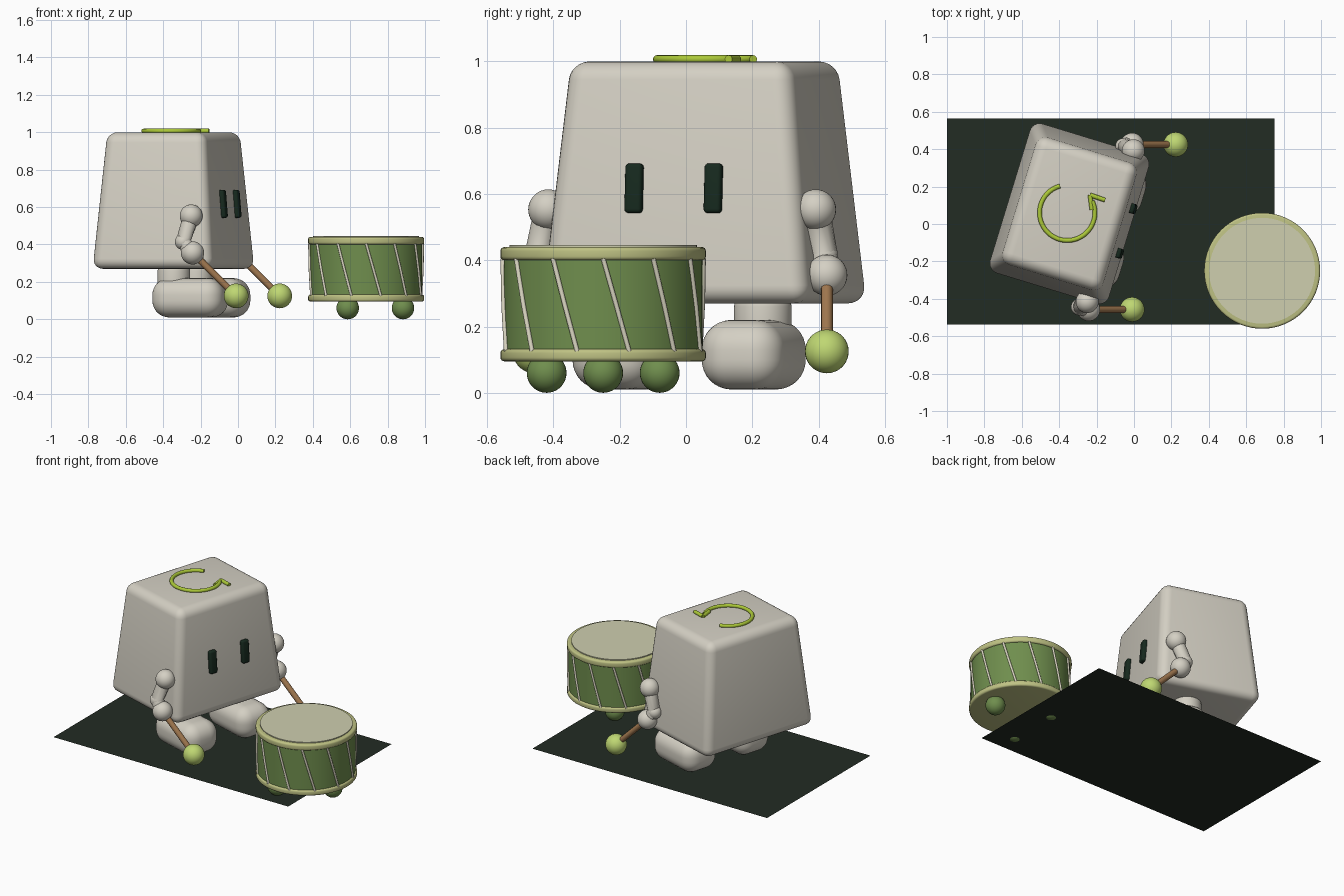
import bpy, bmesh
from math import radians, sin, cos, pi
from mathutils import Matrix, Vector

if "Cube" in bpy.data.objects:
    bpy.data.objects.remove(bpy.data.objects["Cube"])


def material(name, rgb):
    m = bpy.data.materials.new(name)
    m.use_nodes = True
    m.diffuse_color = (*rgb, 1)
    m.node_tree.nodes["Principled BSDF"].inputs["Base Color"].default_value = (*rgb, 1)
    return m


GREY = material("warm_grey", (0.66, 0.63, 0.55))
DARK = material("dark_green", (0.016, 0.025, 0.017))
EYE = material("eye_green", (0.008, 0.022, 0.013))
DRUM = material("drum_green", (0.16, 0.27, 0.075))
RIM = material("rim_olive", (0.52, 0.54, 0.23))
HEAD = material("drum_skin", (0.62, 0.62, 0.43))
ROPE = material("rope_cream", (0.68, 0.65, 0.52))
LIME = material("lime", (0.41, 0.58, 0.04))
BALL = material("pale_lime", (0.52, 0.68, 0.17))
WOOD = material("wood", (0.36, 0.19, 0.08))

# The body is turned about its own centre; this frame places its parts
FRAME = Matrix.Translation((-0.345, 0.055, 0)) @ Matrix.Rotation(radians(-17), 4, 'Z')


def finish(name, bm, mat, matrix=Matrix()):
    mesh = bpy.data.meshes.new(name)
    bmesh.ops.recalc_face_normals(bm, faces=bm.faces)
    bm.to_mesh(mesh)
    bm.free()
    mesh.materials.append(mat)
    mesh.shade_smooth()
    mesh.set_sharp_from_angle(angle=radians(32))
    ob = bpy.data.objects.new(name, mesh)
    ob.matrix_world = matrix
    bpy.context.collection.objects.link(ob)
    return ob


def sphere(name, center, r, mat):
    bm = bmesh.new()
    bmesh.ops.create_uvsphere(bm, u_segments=32, v_segments=18, radius=r)
    return finish(name, bm, mat, Matrix.Translation(center))


def rounded_box(name, bottom, top, z0, z1, r, mat, matrix, segments=6):
    """Box with separate half sizes at its bottom and top, all edges rounded."""
    bm = bmesh.new()
    bmesh.ops.create_cube(bm, size=2)
    for v in bm.verts:
        half = top if v.co.z > 0 else bottom
        v.co = (v.co.x * half[0], v.co.y * half[1], z1 if v.co.z > 0 else z0)
    bmesh.ops.bevel(bm, geom=bm.edges[:], offset=r, segments=segments,
                    profile=0.5, affect='EDGES')
    return finish(name, bm, mat, matrix)


def disc(name, center, r, z0, z1, mat, round_edge=0.0):
    bm = bmesh.new()
    bmesh.ops.create_cone(bm, cap_ends=True, segments=64, radius1=r, radius2=r, depth=z1 - z0)
    if round_edge:
        rims = [e for e in bm.edges if abs(e.verts[0].co.z - e.verts[1].co.z) < 1e-5]
        bmesh.ops.bevel(bm, geom=rims, offset=round_edge, segments=4,
                        profile=0.5, affect='EDGES')
    return finish(name, bm, mat, Matrix.Translation((center[0], center[1], (z0 + z1) / 2)))


def tube(name, paths, r, mat):
    curve = bpy.data.curves.new(name, 'CURVE')
    curve.dimensions = '3D'
    curve.bevel_depth = r
    curve.bevel_resolution = 4
    curve.use_fill_caps = True
    for points in paths:
        spline = curve.splines.new('POLY')
        spline.points.add(len(points) - 1)
        for p, co in zip(spline.points, points):
            p.co = (*co, 1)
    curve.materials.append(mat)
    ob = bpy.data.objects.new(name, curve)
    bpy.context.collection.objects.link(ob)
    return ob


# Ground sheet
bm = bmesh.new()
bm.faces.new([bm.verts.new((x, y, 0.008)) for x, y in
              ((-1, -0.537), (0.75, -0.537), (0.75, 0.565), (-1, 0.565))])
finish("ground_sheet", bm, DARK)

# Body: tapered block with rounded edges
rounded_box("body", (0.337, 0.423), (0.277, 0.35), 0.27, 1.0, 0.055, GREY, FRAME)

# Paired parts: eyes, legs, feet, arms and drumsticks
for side, s in (("left", 1), ("right", -1)):
    tilt = Matrix.Translation((0.312, s * 0.125, 0.617)) @ Matrix.Rotation(radians(-4.7), 4, 'Y')
    rounded_box(side + "_eye", (0.02, 0.027), (0.02, 0.027), -0.075, 0.075, 0.012,
                EYE, FRAME @ tilt, 4)

    foot = FRAME @ Matrix.Translation((0.156, s * 0.204, 0))
    rounded_box(side + "_foot", (0.196, 0.128), (0.196, 0.128), 0.01, 0.22, 0.09,
                GREY, foot, 8)
    leg = FRAME @ Vector((0.065, s * 0.205, 0))
    disc(side + "_leg", leg, 0.087, 0.1, 0.3, GREY, 0.04)

    shoulder = FRAME @ Vector((0.228, s * 0.422, 0.553))
    hand = Vector((-0.01, 0.425, 0.355)) if s > 0 else Vector((-0.243, -0.457, 0.355))
    elbow = shoulder.lerp(hand, 0.7) + Vector((-0.048, 0, 0))
    tube(side + "_arm", [[shoulder, elbow, hand]], 0.043, GREY)
    sphere(side + "_shoulder", shoulder, 0.061, GREY)
    sphere(side + "_elbow", elbow, 0.044, GREY)
    sphere(side + "_hand", hand, 0.062, GREY)

    tip = hand + Vector((0.233, 0, -0.23))
    tube(side + "_drumstick", [[hand, tip]], 0.018, WOOD)
    sphere(side + "_mallet", tip, 0.066, BALL)

# Circular arrow on top of the body
Z = 1.007
arc = [(-0.357 + 0.148 * cos(a), 0.06 + 0.148 * sin(a), Z)
       for a in (radians(105 + 280 * i / 48) for i in range(49))]
point = (-0.235, 0.155, Z)
tube("arrow_arc", [arc], 0.012, LIME)
tube("arrow_head", [[(-0.155, 0.128, Z), point], [point, (-0.225, 0.075, Z)]], 0.012, LIME)

# Drum
D = (0.685, -0.25)
disc("drum_shell", D, 0.3, 0.11, 0.42, DRUM)
disc("drum_lower_rim", D, 0.31, 0.095, 0.132, RIM, 0.012)
disc("drum_upper_rim", D, 0.31, 0.4, 0.44, RIM, 0.012)
disc("drum_head", D, 0.283, 0.42, 0.446, HEAD)


def on_drum(angle, r, z):
    return (D[0] + r * cos(angle), D[1] + r * sin(angle), z)


# Slanted ropes round the shell
ropes = []
for i in range(12):
    a = i * pi / 6
    ropes.append([on_drum(a + radians(15) * t, 0.303, 0.405 - 0.28 * t)
                  for t in (0, 0.5, 1)])
tube("drum_ropes", ropes, 0.007, ROPE)

# Drum feet
for i in range(3):
    sphere("drum_foot_%d" % (i + 1), on_drum(i * 2 * pi / 3, 0.197, 0.06), 0.06, DRUM)
